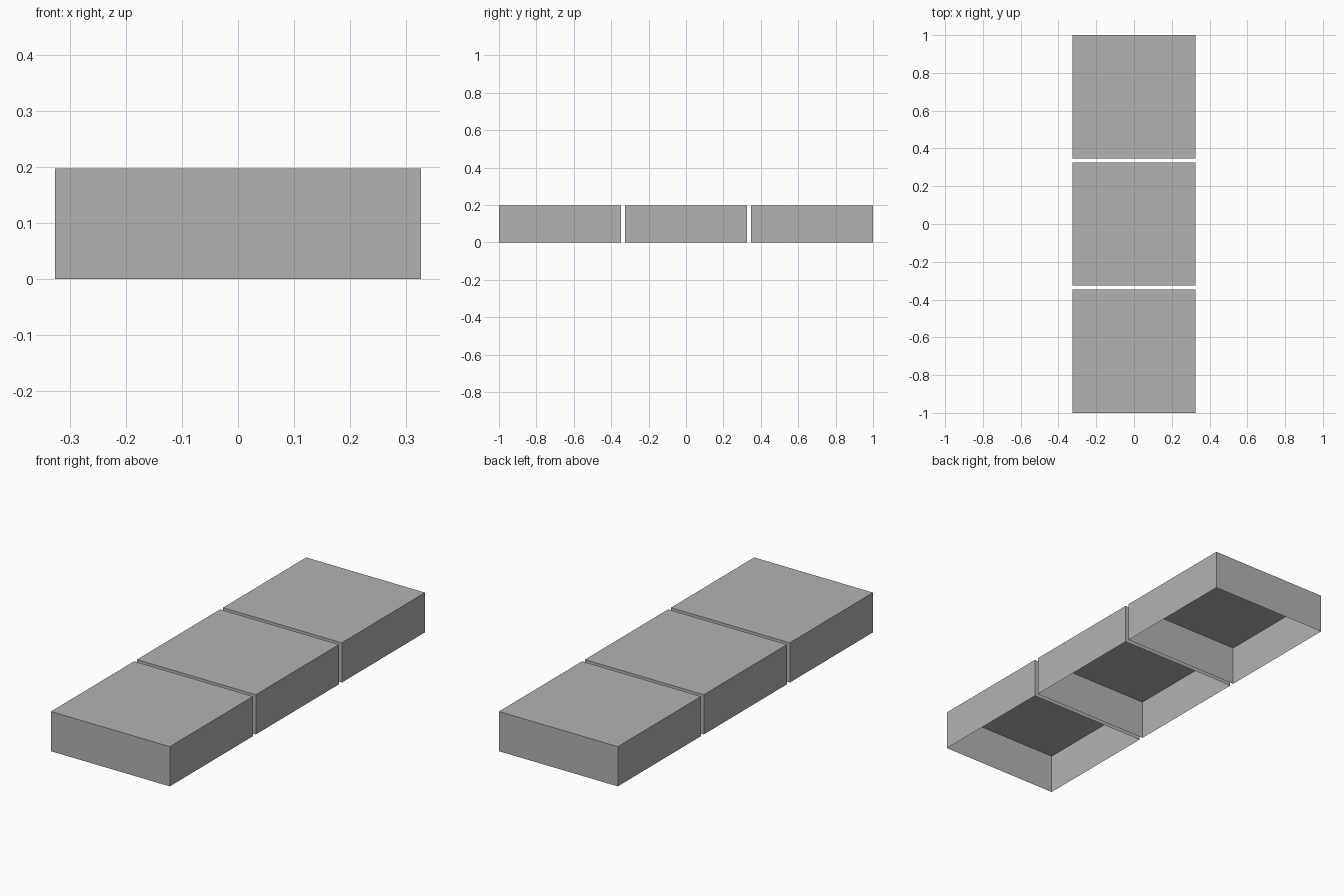
import bpy
import bmesh
from mathutils import Matrix

if "Cube" in bpy.data.objects:
    bpy.data.objects.remove(bpy.data.objects["Cube"], do_unlink=True)

SIDE, HEIGHT = 0.652, 0.197
PITCH = 1 - SIDE / 2

# Plain grey finish
grey = bpy.data.materials.new("grey")
grey.use_nodes = True
colour = (0.45, 0.45, 0.45, 1)
grey.diffuse_color = colour
grey.node_tree.nodes["Principled BSDF"].inputs["Base Color"].default_value = colour


def open_box(name, y):
    """Thin-walled square box, open underneath."""
    bm = bmesh.new()
    bmesh.ops.create_cube(bm, size=1, matrix=Matrix.Diagonal((SIDE, SIDE, HEIGHT, 1)))
    bm.normal_update()
    bottom = [f for f in bm.faces if f.normal.z < -0.5]
    bmesh.ops.delete(bm, geom=bottom, context="FACES_ONLY")
    mesh = bpy.data.meshes.new(name)
    bm.to_mesh(mesh)
    bm.free()
    mesh.materials.append(grey)
    box = bpy.data.objects.new(name, mesh)
    box.location = (0, y, HEIGHT / 2)
    bpy.context.collection.objects.link(box)


# Row of three boxes with narrow gaps
for i, name in enumerate(("front_box", "middle_box", "back_box")):
    open_box(name, (i - 1) * PITCH)
